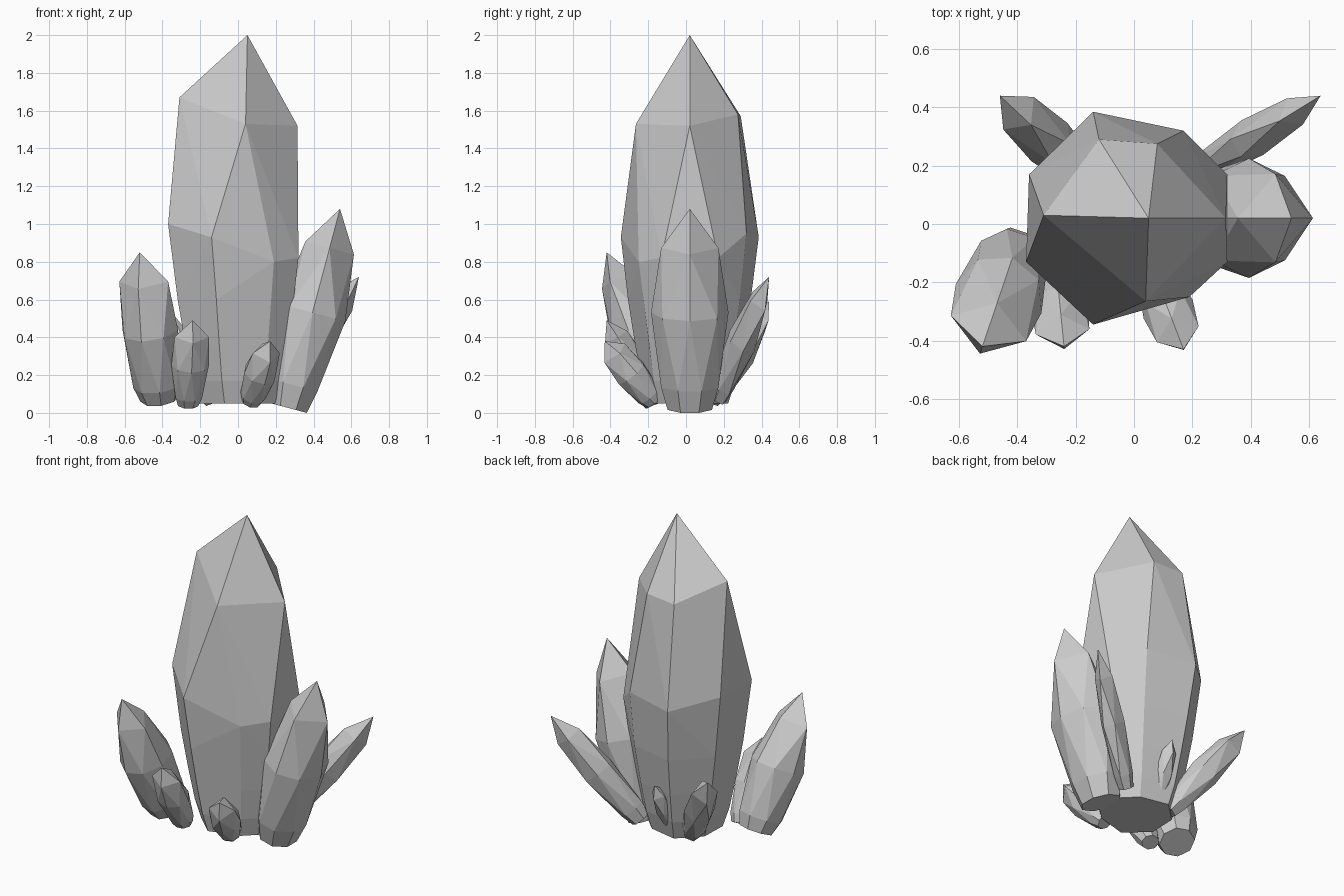
import bpy, bmesh, math
from mathutils import Vector

if "Cube" in bpy.data.objects:
    bpy.data.objects.remove(bpy.data.objects["Cube"])


def hull_object(name, points):
    """Flat-faced solid wrapped tightly around a set of points."""
    bm = bmesh.new()
    for p in points:
        bm.verts.new(p)
    res = bmesh.ops.convex_hull(bm, input=bm.verts[:])
    junk = {v for v in res["geom_interior"] + res["geom_unused"]
            if isinstance(v, bmesh.types.BMVert)}
    bmesh.ops.delete(bm, geom=list(junk), context='VERTS')
    bmesh.ops.dissolve_limit(bm, angle_limit=math.radians(1),
                             verts=bm.verts[:], edges=bm.edges[:])
    bmesh.ops.recalc_face_normals(bm, faces=bm.faces[:])
    mesh = bpy.data.meshes.new(name)
    bm.to_mesh(mesh)
    bm.free()
    obj = bpy.data.objects.new(name, mesh)
    bpy.context.collection.objects.link(obj)
    return obj


def crystal(name, base, tip, width, thick, sides=8, shoulder=(0.85, 0.85), foot=0.58):
    """Leaning crystal: many-sided body, four-sided shoulder and a point."""
    base, tip = Vector(base), Vector(tip)
    axis = (tip - base).normalized()
    u = Vector((0, 0, 1)).cross(axis).normalized()
    v = axis.cross(u)
    pts = [tip]
    # position along the axis, width share, thickness share, sides, twist
    rings = [(0.0, foot, foot, sides, 0.5), (0.1, foot + 0.18, foot + 0.18, sides, 0.5),
             (0.47, 1.0, 1.0, sides, 0), (0.8, *shoulder, 4, 0)]
    for t, ru, rv, n, twist in rings:
        c = base.lerp(tip, t)
        for i in range(n):
            a = (i + twist) * math.tau / n
            pts.append(c + u * (width * ru * math.cos(a)) + v * (thick * rv * math.sin(a)))
    return hull_object(name, pts)


# Main crystal: tip, shoulder ring, widest ring, then shrinking lower rings
tip = (0.05, 0.02, 2.0)
shoulder = [(-0.31, 0.03, 1.67), (0.04, -0.265, 1.53), (0.315, 0.02, 1.52),
            (0.08, 0.275, 1.58), (-0.12, 0.29, 1.57)]
waist = [(-0.14, 0.385, 0.93), (0.17, 0.32, 0.95), (0.32, 0.17, 0.82),
         (0.32, -0.13, 0.82), (0.19, -0.25, 0.80), (-0.14, -0.345, 0.93),
         (-0.37, -0.13, 1.0), (-0.36, 0.17, 1.0)]
points = [tip] + shoulder + waist
for z, s in [(0.6, 0.89), (0.36, 0.78), (0.17, 0.68), (0.05, 0.58)]:
    points += [(x * s + 0.01, y * s, z) for x, y, _ in waist]
hull_object("main_crystal", points)

# Surrounding crystals leaning outwards
crystal("right_crystal", (0.265, 0.02, 0.045), (0.54, 0.02, 1.08), 0.205, 0.18, 8, (0.74, 0.74), 0.62)
crystal("left_front_crystal", (-0.415, -0.11, 0.075), (-0.52, -0.42, 0.85), 0.155, 0.16, 8, (0.88, 0.62), 0.66)
crystal("small_front_left_crystal", (-0.265, -0.17, 0.045), (-0.24, -0.42, 0.49), 0.1, 0.085, 8, (0.92, 0.8))
crystal("small_front_right_crystal", (0.07, -0.17, 0.06), (0.17, -0.43, 0.38), 0.09, 0.09)
crystal("back_right_crystal", (0.2, 0.17, 0.08), (0.64, 0.44, 0.72), 0.07, 0.1, 6, (0.75, 0.8))
crystal("back_left_crystal", (-0.14, 0.14, 0.07), (-0.46, 0.44, 0.59), 0.09, 0.09, 6)
crystal("small_back_crystal", (-0.03, 0.16, 0.07), (-0.01, 0.33, 0.41), 0.055, 0.055, 6)

# Stand the cluster on the floor
low = min(v.co.z for o in bpy.data.objects for v in o.data.vertices)
for v in bpy.data.objects["right_crystal"].data.vertices:
    if v.co.z < 0.08:
        v.co.z -= low
